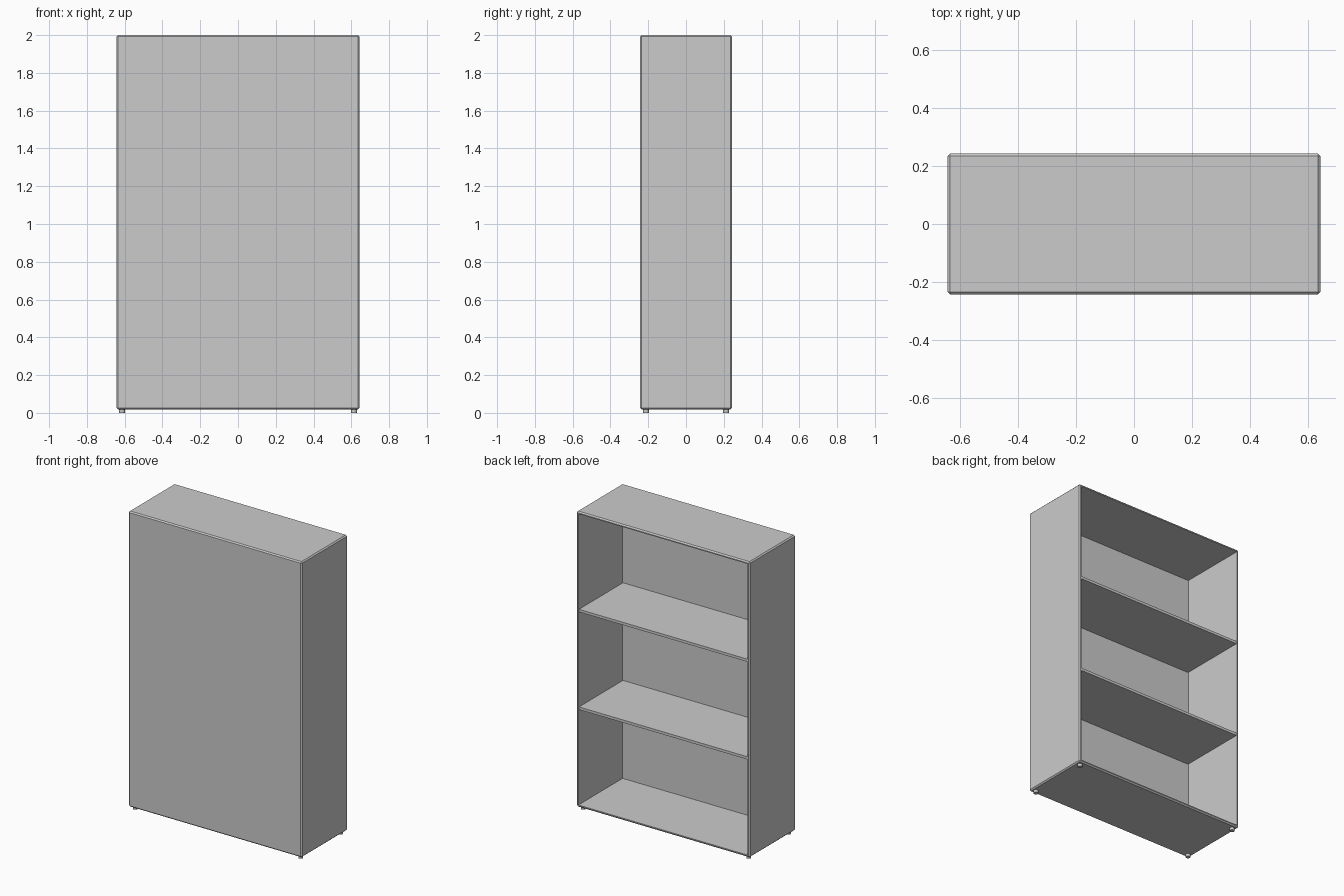
import bpy, bmesh
from mathutils import Matrix, Vector

if "Cube" in bpy.data.objects:
    bpy.data.objects.remove(bpy.data.objects["Cube"])

W, D, Z0, Z1 = 1.286, 0.486, 0.018, 2.0   # outer size
T, BEVEL = 0.018, 0.008                   # board thickness, edge chamfer


def box(bm, size, loc):
    m = Matrix.Translation(loc) @ Matrix.Diagonal((*size, 1))
    bmesh.ops.create_cube(bm, size=1, matrix=m)


def finish(bm, name):
    bmesh.ops.recalc_face_normals(bm, faces=bm.faces)
    me = bpy.data.meshes.new(name)
    bm.to_mesh(me)
    bm.free()
    ob = bpy.data.objects.new(name, me)
    bpy.context.collection.objects.link(ob)
    return ob


# Carcass: chamfered box hollowed out from the open back
bm = bmesh.new()
box(bm, (W, D, Z1 - Z0), (0, 0, (Z0 + Z1) / 2))
bmesh.ops.bevel(bm, geom=bm.edges[:], offset=BEVEL, segments=1,
                profile=0.5, affect='EDGES')
bm.normal_update()
back = max(bm.faces, key=lambda f: f.calc_center_median().y)
bmesh.ops.inset_region(bm, faces=[back], thickness=T - BEVEL)
res = bmesh.ops.extrude_face_region(bm, geom=[back])
verts = [v for v in res['geom'] if isinstance(v, bmesh.types.BMVert)]
bmesh.ops.translate(bm, verts=verts, vec=Vector((0, -(D - T), 0)))
if back.is_valid:
    bmesh.ops.delete(bm, geom=[back], context='FACES_ONLY')
finish(bm, "cabinet_carcass")

# Two evenly spaced shelves
for i in (1, 2):
    z = Z0 + T / 2 + i * (Z1 - Z0 - T) / 3
    bm = bmesh.new()
    box(bm, (W - 2 * T, D - T - 0.002, T), (0, T / 2 - 0.001, z))
    finish(bm, f"shelf_{i}")

# Four small round feet
for sx, nx in ((-1, "left"), (1, "right")):
    for sy, ny in ((-1, "front"), (1, "back")):
        bm = bmesh.new()
        bmesh.ops.create_cone(bm, cap_ends=True, segments=24,
                              radius1=0.015, radius2=0.015, depth=Z0,
                              matrix=Matrix.Translation((sx * 0.614, sy * 0.212, Z0 / 2)))
        foot = finish(bm, f"foot_{ny}_{nx}")
        bpy.ops.object.select_all(action='DESELECT')
        foot.select_set(True)
        bpy.context.view_layer.objects.active = foot
        bpy.ops.object.shade_smooth_by_angle()
